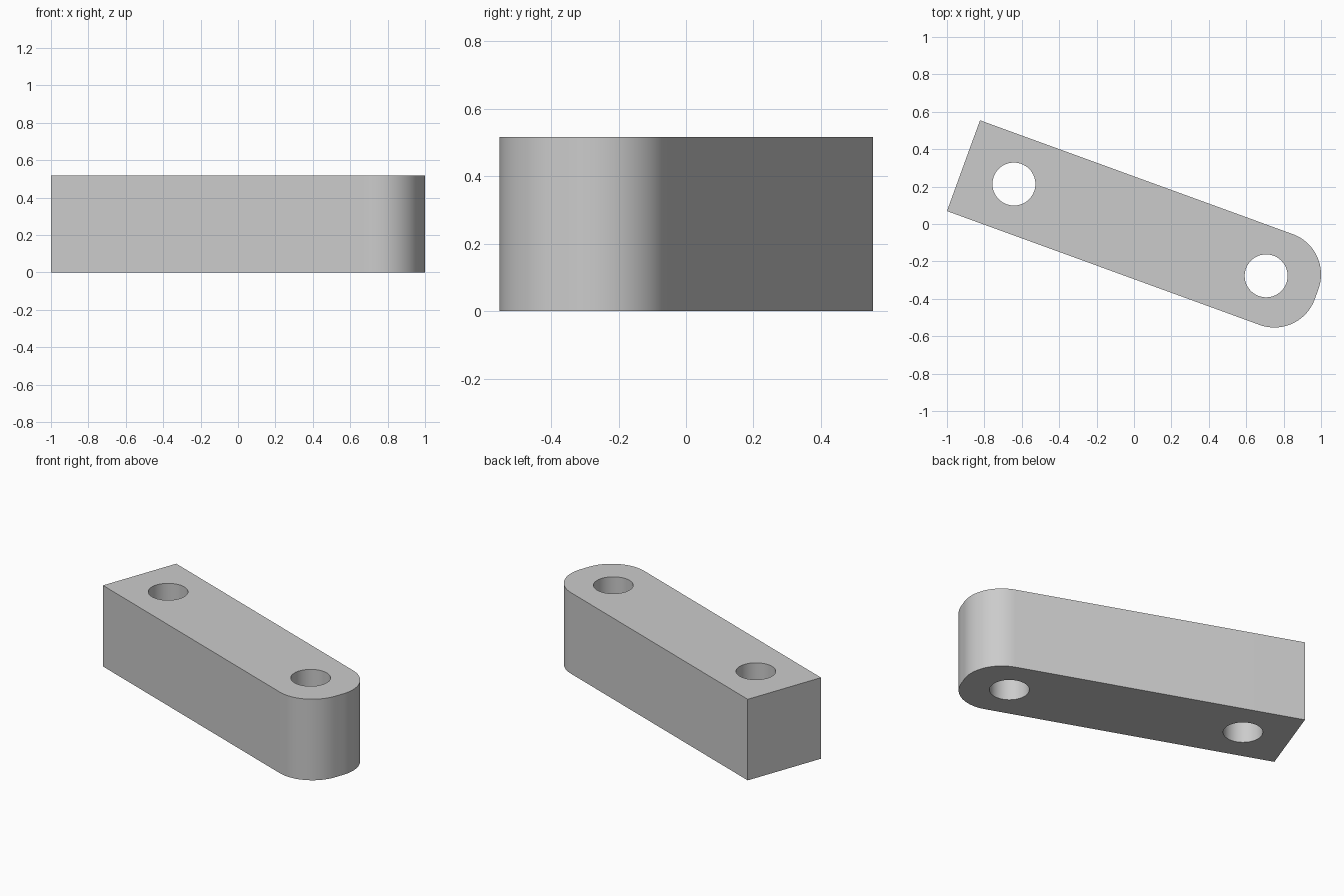
import bpy, bmesh
from math import cos, sin, pi, radians
from mathutils import Matrix, Vector

if "Cube" in bpy.data.objects:
    bpy.data.objects.remove(bpy.data.objects["Cube"], do_unlink=True)

# Bar proportions: square section, equal hole margins at both ends
UNIT = 0.0287
LENGTH, WIDTH, HEIGHT = 70 * UNIT, 18 * UNIT, 18 * UNIT
FILLET, HOLE_RADIUS, MARGIN = 8 * UNIT, 4 * UNIT, 10 * UNIT
TILT = radians(-20)
CORNER = Vector((-1, 0.069, 0))   # front corner of the square end


def arc(cx, cy, radius, start, end, steps):
    angles = [start + (end - start) * i / steps for i in range(steps + 1)]
    return [(cx + radius * cos(a), cy + radius * sin(a), 0) for a in angles]


def add_loop(bm, points):
    verts = [bm.verts.new(p) for p in points]
    return [bm.edges.new((v, verts[i - 1])) for i, v in enumerate(verts)]


# Outline: square end, then two rounded corners
end_x = LENGTH - FILLET
outline = [(0, WIDTH, 0), (0, 0, 0)]
outline += arc(end_x, FILLET, FILLET, -pi / 2, 0, 24)
outline += arc(end_x, WIDTH - FILLET, FILLET, 0, pi / 2, 24)

# Fill the outline around both holes and raise it into a solid
bm = bmesh.new()
edges = add_loop(bm, outline)
for x in (MARGIN, LENGTH - MARGIN):
    edges += add_loop(bm, arc(x, WIDTH / 2, HOLE_RADIUS, 0, 2 * pi, 64)[:-1])
bmesh.ops.triangle_fill(bm, edges=edges, use_beauty=True, normal=(0, 0, 1))
raised = bmesh.ops.extrude_face_region(bm, geom=bm.faces[:])["geom"]
bmesh.ops.translate(bm, vec=(0, 0, HEIGHT),
                    verts=[g for g in raised if isinstance(g, bmesh.types.BMVert)])
bmesh.ops.transform(bm, verts=bm.verts[:],
                    matrix=Matrix.Translation(CORNER) @ Matrix.Rotation(TILT, 4, 'Z'))
bmesh.ops.recalc_face_normals(bm, faces=bm.faces[:])

mesh = bpy.data.meshes.new("drilled_bar")
bm.to_mesh(mesh)
bm.free()
bar = bpy.data.objects.new("drilled_bar", mesh)
bpy.context.collection.objects.link(bar)

# Plain grey
grey = bpy.data.materials.new("light_grey")
grey.use_nodes = True
colour = (0.6, 0.6, 0.6, 1)
grey.diffuse_color = colour
grey.node_tree.nodes["Principled BSDF"].inputs["Base Color"].default_value = colour
mesh.materials.append(grey)

bpy.ops.object.select_all(action='DESELECT')
bar.select_set(True)
bpy.context.view_layer.objects.active = bar
bpy.ops.object.shade_smooth_by_angle(angle=radians(30))
